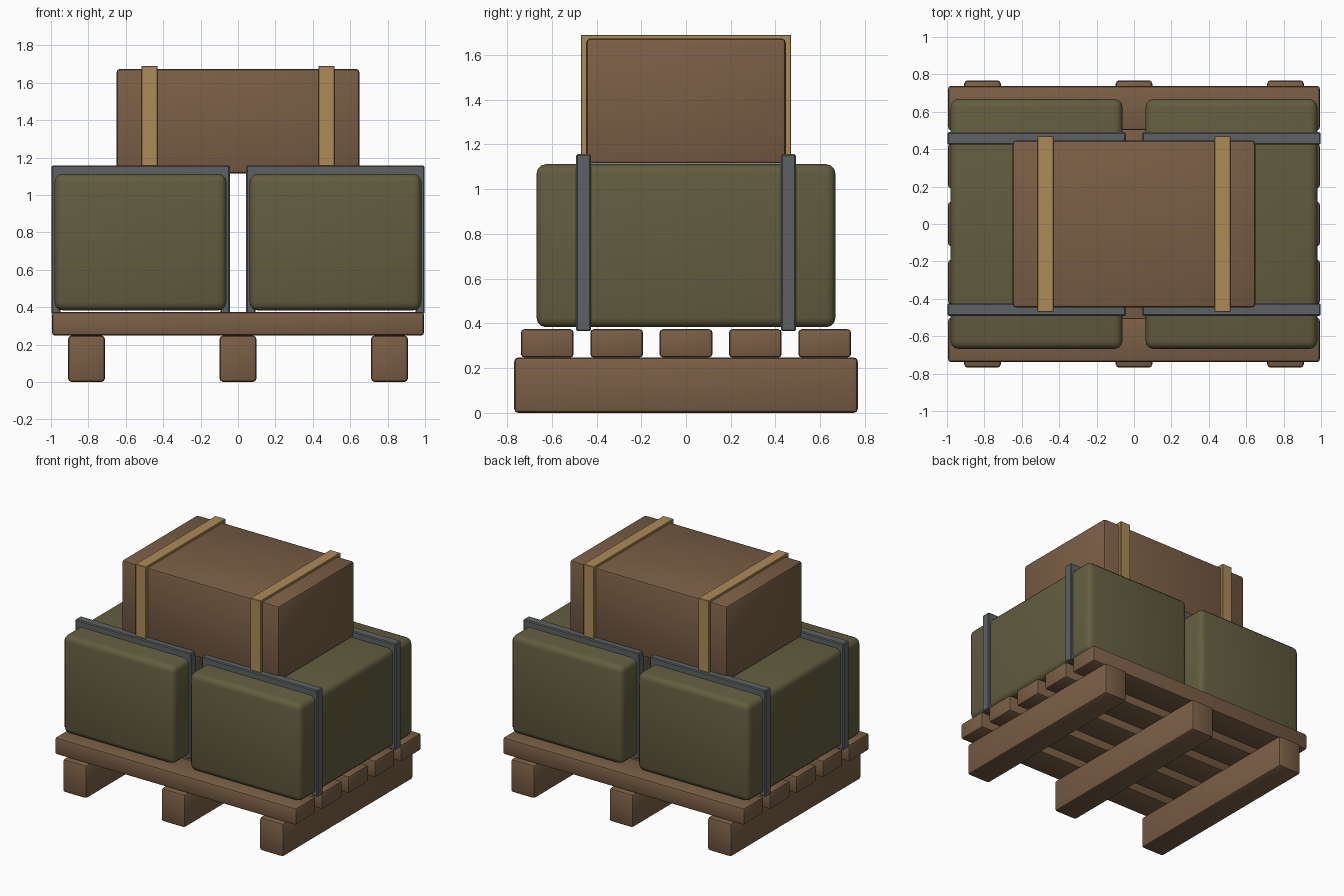
import bpy, bmesh

if "Cube" in bpy.data.objects:
    bpy.data.objects.remove(bpy.data.objects["Cube"])


def material(name, rgb):
    m = bpy.data.materials.new(name)
    m.diffuse_color = (*rgb, 1)
    m.use_nodes = True
    m.node_tree.nodes["Principled BSDF"].inputs["Base Color"].default_value = m.diffuse_color
    return m


wood = material("brown wood", (0.195, 0.112, 0.06))
olive = material("olive green", (0.122, 0.109, 0.05))
steel = material("strap grey", (0.109, 0.12, 0.127))
tan = material("tan wood", (0.413, 0.254, 0.098))


def box(name, x, y, z, mat, bevel, segments=2):
    """Bevelled box from (min, max) ranges."""
    bm = bmesh.new()
    bmesh.ops.create_cube(bm, size=1)
    for v in bm.verts:
        v.co = [r[0] if c < 0 else r[1] for c, r in zip(v.co, (x, y, z))]
    bmesh.ops.bevel(bm, geom=bm.edges[:], offset=bevel, segments=segments,
                    profile=0.5, affect='EDGES')
    me = bpy.data.meshes.new(name)
    bm.to_mesh(me)
    bm.free()
    me.materials.append(mat)
    ob = bpy.data.objects.new(name, me)
    bpy.context.collection.objects.link(ob)
    bpy.context.view_layer.objects.active = ob
    bpy.ops.object.select_all(action='DESELECT')
    ob.select_set(True)
    bpy.ops.object.shade_smooth_by_angle(angle=0.6)


def around(c, width):
    return (c - width / 2, c + width / 2)


# Pallet runners and deck slats
for i in (-1, 0, 1):
    box(f"pallet_runner_{i + 2}", around(i * 0.81, 0.196), (-0.768, 0.768), (0, 0.248), wood, 0.018)
for i in range(-2, 3):
    box(f"pallet_slat_{i + 3}", (-0.994, 0.994), around(i * 0.31, 0.236), (0.248, 0.374), wood, 0.015)

# Two olive cases, each with two grey straps over top and sides
for s, side in ((-1, "left"), (1, "right")):
    cx = s * 0.521
    box(f"{side}_case", around(cx, 0.918), around(0, 1.336), (0.383, 1.112), olive, 0.042, 3)
    for t, end in ((-1, "front"), (1, "back")):
        y = around(t * 0.458, 0.066)
        box(f"{side}_{end}_strap_top", around(cx, 0.954), y, (1.08, 1.157), steel, 0.006, 1)
        for e in (-1, 1):
            box(f"{side}_{end}_strap_side", around(cx + e * 0.452, 0.05), y, (0.365, 1.15), steel, 0.006, 1)

# Upper crate with two tan battens
box("upper_crate", (-0.649, 0.649), (-0.446, 0.446), (1.115, 1.674), wood, 0.018)
for s in (-1, 1):
    x = around(s * 0.473, 0.086)
    box("batten_top", x, (-0.47, 0.47), (1.65, 1.69), tan, 0.003, 1)
    for t in (-1, 1):
        box("batten_side", x, around(t * 0.45, 0.04), (1.113, 1.687), tan, 0.003, 1)
